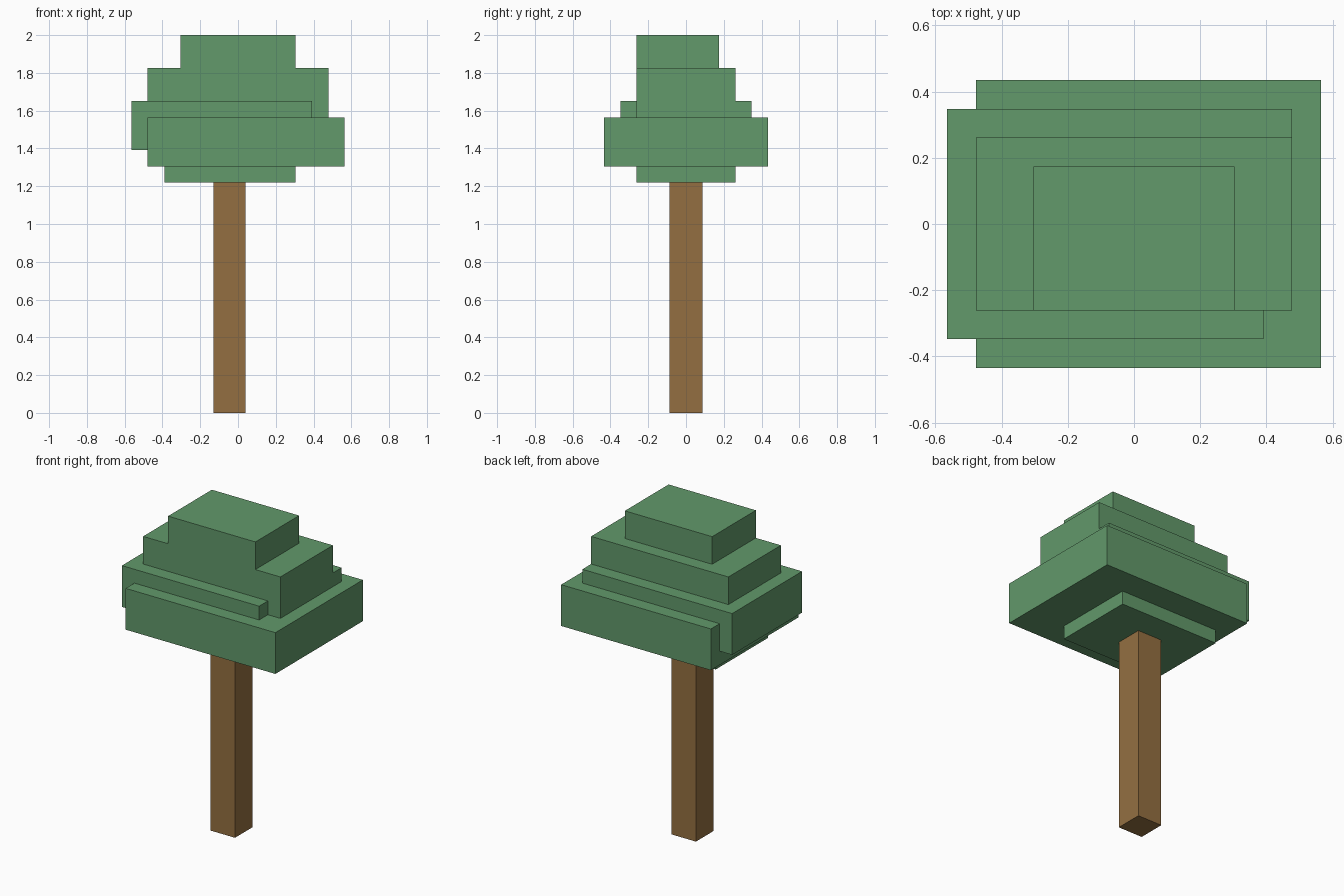
import bpy
import bmesh

cube = bpy.data.objects.get("Cube")
if cube:
    bpy.data.objects.remove(cube, do_unlink=True)


def make_material(name, rgb):
    mat = bpy.data.materials.new(name)
    mat.use_nodes = True
    color = (*rgb, 1.0)
    mat.diffuse_color = color
    bsdf = next(n for n in mat.node_tree.nodes if n.type == 'BSDF_PRINCIPLED')
    bsdf.inputs["Base Color"].default_value = color
    bsdf.inputs["Roughness"].default_value = 0.9
    return mat


def prism(name, outline, z0, z1, mat):
    """Extrude a counter-clockwise outline from z0 up to z1."""
    bm = bmesh.new()
    base = bm.faces.new([bm.verts.new((x, y, z0)) for x, y in outline])
    top = bmesh.ops.extrude_face_region(bm, geom=[base], use_keep_orig=True)
    verts = [v for v in top["geom"] if isinstance(v, bmesh.types.BMVert)]
    bmesh.ops.translate(bm, verts=verts, vec=(0, 0, z1 - z0))
    bmesh.ops.recalc_face_normals(bm, faces=bm.faces)
    mesh = bpy.data.meshes.new(name)
    bm.to_mesh(mesh)
    bm.free()
    mesh.materials.append(mat)
    obj = bpy.data.objects.new(name, mesh)
    bpy.context.collection.objects.link(obj)
    return obj


def rect(x0, x1, y0, y1):
    return [(x0, y0), (x1, y0), (x1, y1), (x0, y1)]


leaf = make_material("leaf green", (0.122, 0.319, 0.145))
bark = make_material("bark brown", (0.296, 0.159, 0.053))

# Square trunk
prism("trunk", rect(-0.13, 0.04, -0.087, 0.087), 0.0, 1.22, bark)

# Stepped canopy, from the bottom up
prism("canopy_base", rect(-0.39, 0.304, -0.261, 0.261), 1.22, 1.305, leaf)
prism("canopy_wide_layer", rect(-0.478, 0.565, -0.435, 0.435), 1.305, 1.565, leaf)

# Offset layer with a notch in its front corner
notched = [(-0.565, -0.348), (0.391, -0.348), (0.391, -0.261),
           (0.478, -0.261), (0.478, 0.348), (-0.565, 0.348)]
prism("canopy_notched_layer", notched, 1.392, 1.652, leaf)

prism("canopy_upper_layer", rect(-0.478, 0.478, -0.261, 0.261), 1.652, 1.826, leaf)
prism("canopy_top", rect(-0.304, 0.304, -0.261, 0.174), 1.826, 2.0, leaf)
